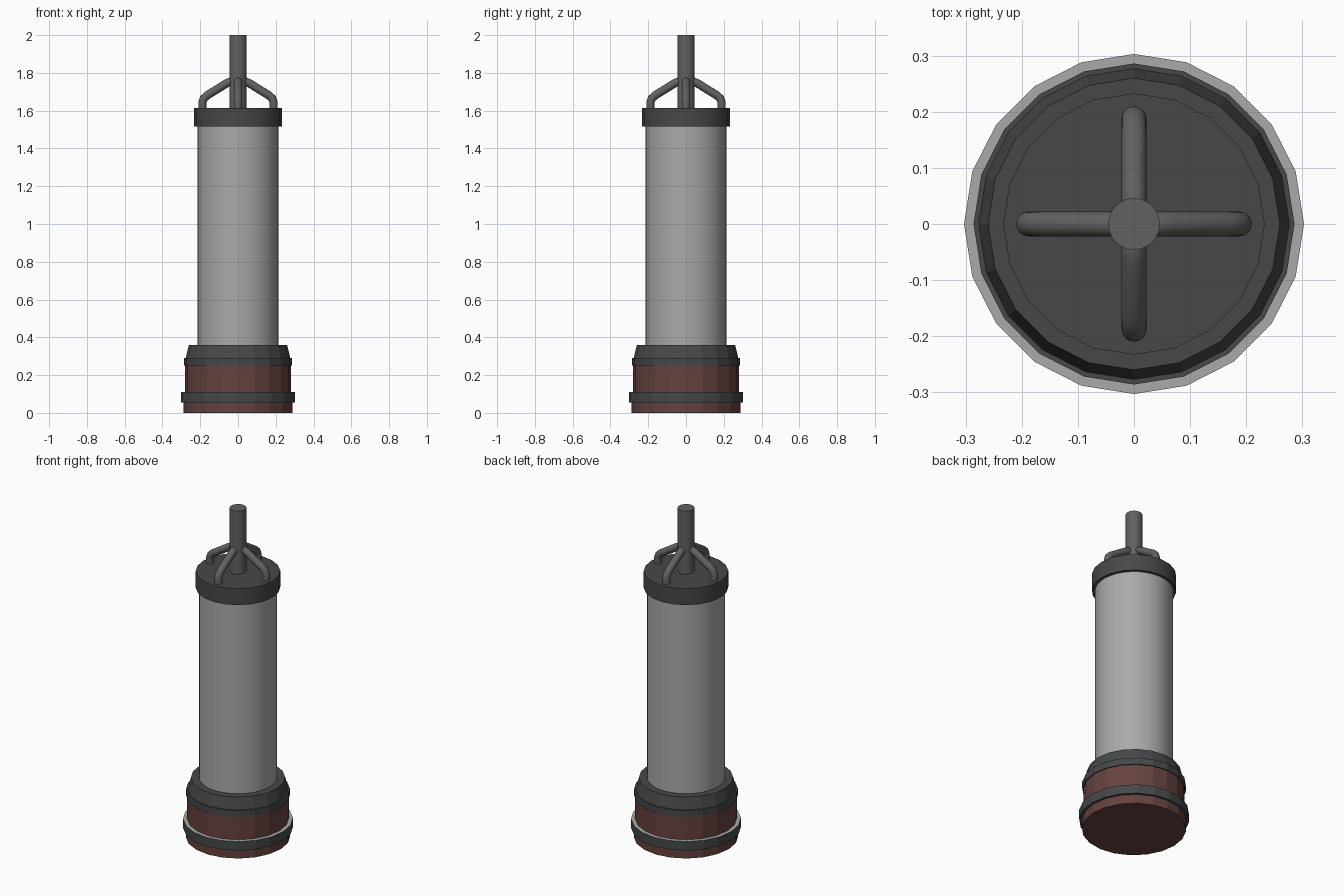
import bpy, bmesh, math
from mathutils import Vector

if "Cube" in bpy.data.objects:
    bpy.data.objects.remove(bpy.data.objects["Cube"])


def material(name, rgb):
    m = bpy.data.materials.new(name)
    m.diffuse_color = (*rgb, 1)
    m.use_nodes = True
    m.node_tree.nodes["Principled BSDF"].inputs["Base Color"].default_value = m.diffuse_color
    return m


RED = material("dark_red", (0.13, 0.055, 0.05))
DARK = material("dark_grey", (0.06, 0.064, 0.066))
STEEL = material("steel_grey", (0.12, 0.12, 0.12))
LIGHT = material("light_grey", (0.4, 0.4, 0.4))


def finish(name, bm, mats, smooth):
    bmesh.ops.recalc_face_normals(bm, faces=bm.faces)
    me = bpy.data.meshes.new(name)
    bm.to_mesh(me)
    bm.free()
    ob = bpy.data.objects.new(name, me)
    bpy.context.collection.objects.link(ob)
    for m in mats:
        me.materials.append(m)
    if smooth:
        bpy.ops.object.select_all(action='DESELECT')
        ob.select_set(True)
        bpy.context.view_layer.objects.active = ob
        bpy.ops.object.shade_smooth_by_angle(angle=math.radians(40))
    return ob


def skin(bm, rings, mat_ids=None):
    """Bridge successive vertex rings and cap both ends."""
    n = len(rings[0])
    for k in range(len(rings) - 1):
        a, b = rings[k], rings[k + 1]
        for i in range(n):
            j = (i + 1) % n
            f = bm.faces.new((a[i], a[j], b[j], b[i]))
            if mat_ids:
                f.material_index = mat_ids[k]
    bm.faces.new(rings[0])
    bm.faces.new(rings[-1])


def turned(name, profile, mats, sides=20, smooth=False, mat_ids=None):
    """Solid of revolution from (radius, z) points."""
    bm = bmesh.new()
    step = 2 * math.pi / sides
    rings = [[bm.verts.new((r * math.cos(i * step), r * math.sin(i * step), z))
              for i in range(sides)] for r, z in profile]
    skin(bm, rings, mat_ids)
    return finish(name, bm, mats, smooth)


def strut(name, angle, path, radius=0.022, sides=16):
    """Round bar swept along (distance, z) points in a radial plane."""
    bm = bmesh.new()
    out = Vector((math.cos(angle), math.sin(angle), 0))
    side = Vector((-out.y, out.x, 0))
    pts = [out * d + Vector((0, 0, z)) for d, z in path]
    rings = []
    for i, p in enumerate(pts):
        tan = (pts[min(i + 1, len(pts) - 1)] - pts[max(i - 1, 0)]).normalized()
        up = tan.cross(side)
        rings.append([bm.verts.new(p + radius * (side * math.cos(t) + up * math.sin(t)))
                      for t in (2 * math.pi * k / sides for k in range(sides))])
    skin(bm, rings)
    return finish(name, bm, [STEEL], True)


# Faceted base: foot, trim band, drum and sloped collar
turned("foot", [(0.288, 0), (0.288, 0.056)], [RED])
turned("lower_band", [(0.303, 0.055), (0.303, 0.11), (0.27, 0.11)],
       [DARK, LIGHT], mat_ids=[0, 1])
turned("drum", [(0.28, 0.1), (0.28, 0.25)], [RED])
turned("collar", [(0.286, 0.25), (0.286, 0.29), (0.277, 0.29), (0.26, 0.36), (0.2, 0.36)], [DARK])

# Smooth main tube and its cap
turned("tube", [(0.215, 0.35), (0.215, 1.52)], [LIGHT], sides=32, smooth=True)
turned("top_cap", [(0.233, 1.515), (0.233, 1.615)], [DARK], smooth=True)

# Central rod held by four bent struts
turned("rod", [(0.046, 1.61), (0.046, 2.0)], [STEEL], sides=24, smooth=True)
bend = [(0.188, 1.6), (0.188, 1.645), (0.182, 1.664), (0.165, 1.68), (0.06, 1.745),
        (0.035, 1.757), (0.01, 1.75)]
for i in range(4):
    strut(f"strut_{i + 1}", i * math.pi / 2, bend)
